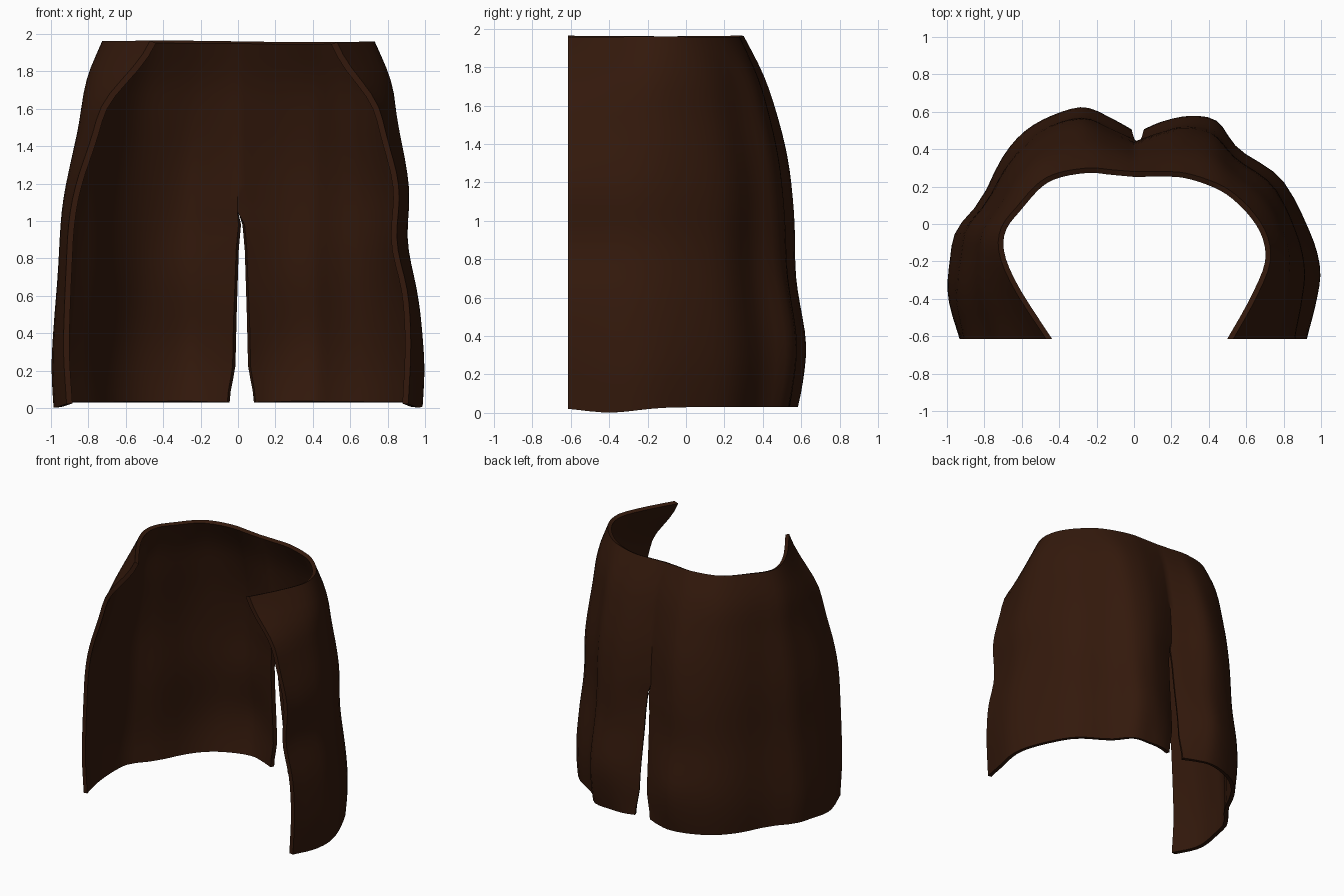
import bpy, bmesh, math

if "Cube" in bpy.data.objects:
    bpy.data.objects.remove(bpy.data.objects["Cube"])

FRONT_Y = -0.615
COLS, ROWS = 30, 28

# Outer outlines of each half, centre back to front edge (x is mirrored for the left)
TOP = {1: [(0, .28), (.13, .28), (.26, .275), (.4, .235), (.52, .175), (.64, .06),
           (.715, -.07), (.725, -.22), (.64, -.42), (.53, -.615)],
       -1: [(0, .28), (.12, .29), (.24, .3), (.4, .275), (.51, .22), (.62, .1),
            (.71, -.02), (.72, -.16), (.64, -.35), (.47, -.615)]}
HEM = {1: [(0, .515), (.12, .56), (.28, .585), (.44, .56), (.56, .41), (.79, .25),
           (.94, -.03), (1.0, -.24), (.98, -.42), (.93, -.615)],
       -1: [(0, .515), (.12, .58), (.27, .635), (.44, .59), (.6, .49), (.74, .32),
            (.94, .02), (.99, -.2), (1.0, -.4), (.94, -.615)]}

# Flare (0 = waist outline, 1 = hem outline) by height, at four places round the body
FLARE = [
    (0.0, [(0, 1), (.3, .95), (.7, .78), (1, .68), (1.2, .66), (1.4, .59), (1.75, .34), (1.96, 0)]),
    (.22, [(0, .84), (.12, .92), (.35, 1), (.5, .92), (.7, .81), (1, .79), (1.3, .7),
           (1.5, .57), (1.75, .34), (1.96, 0)]),
    (.75, [(0, .95), (.2, 1), (.5, .9), (.7, .82), (.9, .78), (1.1, .74), (1.35, .58),
           (1.55, .43), (1.75, .37), (1.96, 0)]),
    (1.0, [(0, .95), (.3, .99), (.6, .97), (1, .93), (1.2, .85), (1.45, .66),
           (1.65, .55), (1.83, .15), (1.96, 0)]),
]
SLIT = [(0, .065), (.05, .062), (.2, .034), (.5, .027), (.85, .016), (1.02, 0), (2, 0)]


def lerp_table(table, v):
    for (a, fa), (b, fb) in zip(table, table[1:]):
        if v <= b:
            k = max(0, (v - a) / (b - a))
            return fa + (fb - fa) * k
    return table[-1][1]


def soft_table(table, z):
    """Table value with rounded corners, exact at both ends."""
    d = min(.09, z, max(0, 1.96 - z))
    return sum(lerp_table(table, z + k * d) for k in (-1, -.5, 0, .5, 1)) / 5


def spline(pts, t):
    """Catmull-Rom point at t in 0..1; extrapolates a little past 1."""
    n = len(pts) - 1
    i = min(int(t * n), n - 1)
    f = t * n - i
    p = [pts[max(i - 1, 0)], pts[i], pts[i + 1], pts[min(i + 2, n)]]
    if f > 1:
        return [p[2][k] + (p[2][k] - p[1][k]) * (f - 1) for k in (0, 1)]
    return [.5 * (2 * p[1][k] + (p[2][k] - p[0][k]) * f
                  + (2 * p[0][k] - 5 * p[1][k] + 4 * p[2][k] - p[3][k]) * f ** 2
                  + (3 * p[1][k] - p[0][k] - 3 * p[2][k] + p[3][k]) * f ** 3) for k in (0, 1)]


def cloth_point(side, t, r):
    z = 1.96 * r
    w = lerp_table([(u, soft_table(tab, z)) for u, tab in FLARE], t)
    if side > 0:  # the right side hangs closer at mid height
        w -= .14 * min(1, 1.3 * t) ** 2 * math.exp(-((z - .9) / .22) ** 2)
    a, b = spline(TOP[side], t), spline(HEM[side], t)
    x, y = (a[k] + (b[k] - a[k]) * w for k in (0, 1))
    # soft drape folds, fading at waist, hem and edges
    fade = math.sin(math.pi * r) * math.sin(math.pi * min(t, 1))
    y += .006 * fade * math.sin(17 * t + 4 * z + side)
    if side < 0:  # vertical crease on the left hip
        dent = w * math.exp(-((t - .62) / .05) ** 2)
        x -= .035 * dent
        y -= .02 * dent
    # back slit
    near = max(0, 1 - x / .3)
    hw = lerp_table(SLIT, z)
    x = side * (x + hw * near) + (.02 * near if hw > 0 else 0)
    # uneven hem and waist
    hem = .03 - .028 * math.exp(-((y + .4) / .2) ** 2)
    return x, y, z + (1 - r) ** 6 * hem + .004 * r * math.sin(-4 * x)


# Cloth sheet: left half then right half, welded above the slit
bm = bmesh.new()
ts = [i / COLS for i in range(COLS + 1)] + [1.05]
columns = [(-1, t) for t in reversed(ts)] + [(1, t) for t in ts]
grid = [[bm.verts.new(cloth_point(s, t, r / ROWS)) for s, t in columns]
        for r in range(ROWS + 1)]
for r in range(ROWS):
    for c in range(len(columns) - 1):
        if c != len(ts) - 1:
            bm.faces.new((grid[r][c], grid[r + 1][c], grid[r + 1][c + 1], grid[r][c + 1]))
bmesh.ops.remove_doubles(bm, verts=bm.verts[:], dist=.003)
mesh = bpy.data.meshes.new("wrap_skirt")
bm.to_mesh(mesh)
bm.free()
skirt = bpy.data.objects.new("wrap_skirt", mesh)
bpy.context.collection.objects.link(skirt)
bpy.context.view_layer.objects.active = skirt
skirt.select_set(True)

# Cloth thickness
solid = skirt.modifiers.new("thickness", 'SOLIDIFY')
solid.thickness = .03
solid.offset = -1
bpy.ops.object.modifier_apply(modifier=solid.name)

# Straight cut along the front edges
bm = bmesh.new()
bm.from_mesh(mesh)
cut = bmesh.ops.bisect_plane(bm, geom=bm.verts[:] + bm.edges[:] + bm.faces[:],
                             plane_co=(0, FRONT_Y, 0), plane_no=(0, -1, 0), clear_outer=True)
bmesh.ops.edgeloop_fill(bm, edges=[e for e in cut["geom_cut"] if isinstance(e, bmesh.types.BMEdge)])
bmesh.ops.recalc_face_normals(bm, faces=bm.faces[:])
bm.to_mesh(mesh)
bm.free()

# Dark brown cloth
mat = bpy.data.materials.new("brown_cloth")
mat.diffuse_color = (.033, .0095, .0035, 1)
mat.use_nodes = True
mat.node_tree.nodes["Principled BSDF"].inputs["Base Color"].default_value = mat.diffuse_color
mesh.materials.append(mat)
bpy.ops.object.shade_smooth_by_angle(angle=math.radians(40))
